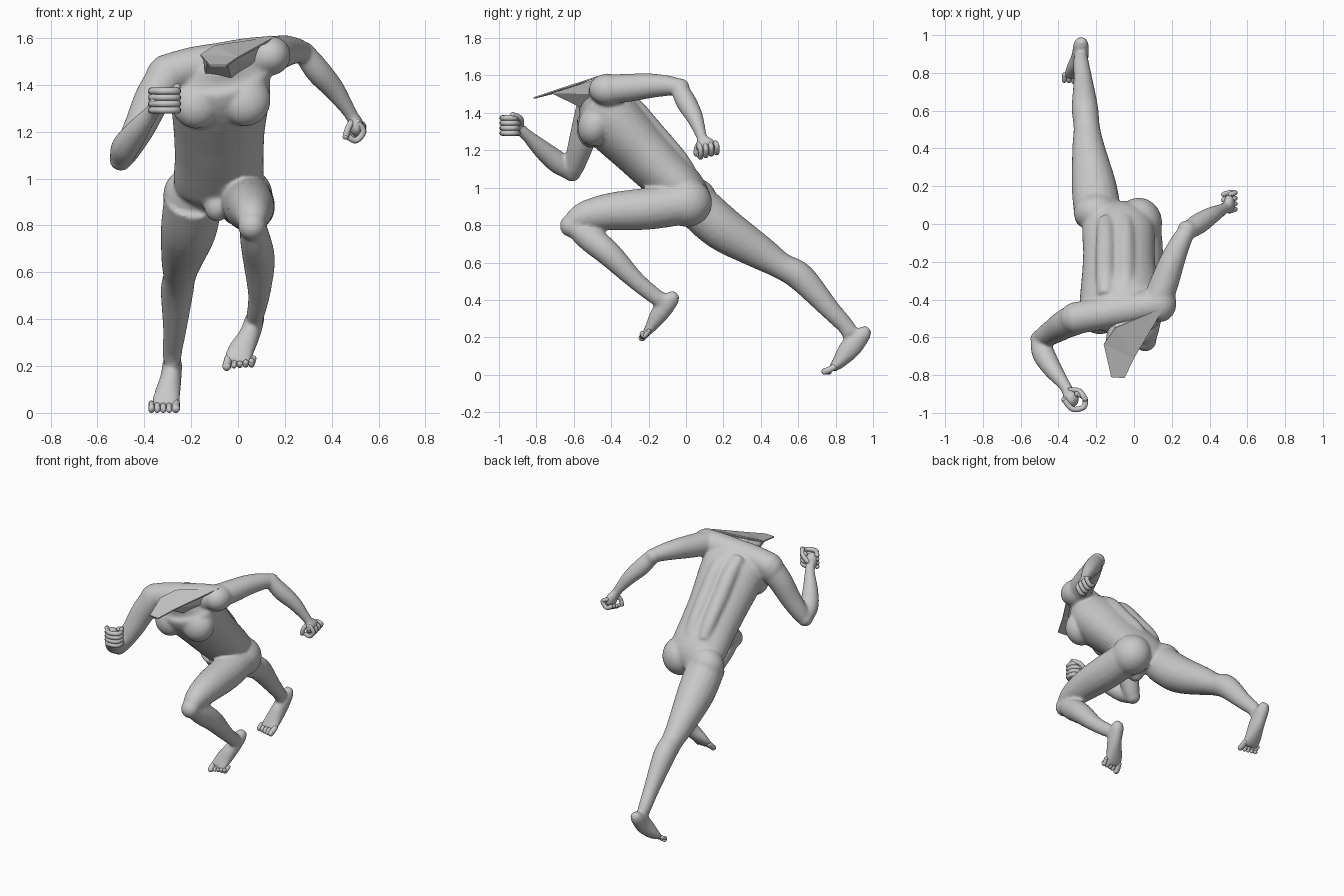
import bpy, bmesh, math
from mathutils import Vector, Matrix

cube = bpy.data.objects.get("Cube")
if cube:
    bpy.data.objects.remove(cube, do_unlink=True)

grey = bpy.data.materials.new("plain_grey")
grey.use_nodes = True
COL = (0.58, 0.58, 0.58, 1)
grey.diffuse_color = COL
grey.node_tree.nodes["Principled BSDF"].inputs["Base Color"].default_value = COL

X, Y = Vector((1, 0, 0)), Vector((0, 1, 0))


def catmull(p, steps):
    """Smooth interpolation through stations of any dimension."""
    out, n = [], len(p)
    for i in range(n - 1):
        a, b, c, d = p[max(i - 1, 0)], p[i], p[i + 1], p[min(i + 2, n - 1)]
        for s in range(steps):
            t = s / steps
            out.append([0.5 * (2 * q + (r - o) * t + (2 * o - 5 * q + 4 * r - e) * t * t
                               + (3 * q - o - 3 * r + e) * t ** 3)
                        for o, q, r, e in zip(a, b, c, d)])
    return out + [list(p[-1])]


def tube(bm, stations, ref=X, ref_end=None, sides=20, steps=5):
    """Loft ellipses; station = x, y, z, half width along ref, half depth."""
    st = catmull([s if len(s) == 5 else (*s, s[3]) for s in stations], steps)
    pts, rings = [Vector(s[:3]) for s in st], []
    for i, s in enumerate(st):
        t = (pts[min(i + 1, len(st) - 1)] - pts[max(i - 1, 0)]).normalized()
        w = ref.lerp(ref_end or ref, i / (len(st) - 1))
        w = (w - t * w.dot(t)).normalized()
        d = t.cross(w)
        ang = [2 * math.pi * k / sides for k in range(sides)]
        rings.append([bm.verts.new(pts[i] + w * s[3] * math.cos(a) + d * s[4] * math.sin(a))
                      for a in ang])
    for r, q in zip(rings, rings[1:]):
        for k in range(sides):
            bm.faces.new((r[k], r[(k + 1) % sides], q[(k + 1) % sides], q[k]))
    bm.faces.new(rings[0][::-1])
    bm.faces.new(rings[-1])


def blob(bm, c, r, tilt=0.0):
    """Ellipsoid, tilted about x."""
    r = r if isinstance(r, tuple) else (r, r, r)
    m = Matrix.Translation(c) @ Matrix.Rotation(tilt, 4, 'X') @ Matrix.Diagonal((*r, 1))
    bmesh.ops.create_icosphere(bm, subdivisions=3, radius=1, matrix=m)


def digit(bm, path, r, ref=X):
    """Finger or toe: thin tube with round ends."""
    tube(bm, [(*p, r) for p in path], ref, sides=10, steps=4)
    blob(bm, path[0], r)
    blob(bm, path[-1], r)


def finish(bm, name, smooth=True):
    bmesh.ops.recalc_face_normals(bm, faces=bm.faces)
    me = bpy.data.meshes.new(name)
    bm.to_mesh(me)
    bm.free()
    me.materials.append(grey)
    for f in me.polygons:
        f.use_smooth = smooth
    ob = bpy.data.objects.new(name, me)
    bpy.context.collection.objects.link(ob)
    return ob


body = bmesh.new()

# Torso, leaning forward with the shoulders tilted up on the left
tube(body, [(-0.09, 0.04, 0.87, 0.11, 0.08), (-0.085, 0.0, 0.96, 0.185, 0.125),
            (-0.08, -0.14, 1.10, 0.19, 0.142), (-0.08, -0.24, 1.20, 0.195, 0.15),
            (-0.075, -0.42, 1.385, 0.215, 0.165), (-0.08, -0.48, 1.465, 0.19, 0.125),
            (-0.08, -0.54, 1.51, 0.09, 0.07)],
     X, Vector((1, 0.15, 0.25)), sides=32)
# Shoulder girdle
tube(body, [(-0.32, -0.50, 1.44, 0.085), (-0.2, -0.48, 1.475, 0.085),
            (-0.08, -0.46, 1.495, 0.085), (0.04, -0.44, 1.515, 0.085),
            (0.15, -0.42, 1.525, 0.085)], Y)
# Muscles beside the spine
for x in (-0.15, -0.045):
    tube(body, [(x, 0.02, 1.08, 0.04), (x, -0.045, 1.165, 0.048), (x, -0.17, 1.305, 0.052),
                (x, -0.285, 1.435, 0.052), (x, -0.38, 1.50, 0.045)])
# Chest muscles, buttocks, groin
blob(body, (-0.18, -0.49, 1.325), (0.105, 0.092, 0.115), -0.3)
blob(body, (0.03, -0.485, 1.335), (0.11, 0.092, 0.115), -0.3)
blob(body, (0.025, 0.005, 0.92), (0.125, 0.135, 0.13))
blob(body, (-0.2, 0.06, 0.93), (0.12, 0.105, 0.12))
blob(body, (-0.09, -0.09, 0.885), (0.055, 0.06, 0.07))

# Left leg, lifted forward
tube(body, [(0.03, 0.03, 0.92, 0.11, 0.11), (0.045, -0.2, 0.888, 0.112, 0.112),
            (0.055, -0.4, 0.873, 0.1, 0.1), (0.06, -0.54, 0.848, 0.078, 0.08),
            (0.06, -0.61, 0.815, 0.058, 0.055)])
blob(body, (0.06, -0.615, 0.797), (0.06, 0.06, 0.062))
tube(body, [(0.062, -0.605, 0.80, 0.055), (0.075, -0.52, 0.735, 0.066, 0.072),
            (0.09, -0.41, 0.645, 0.068, 0.068), (0.09, -0.275, 0.51, 0.048, 0.05),
            (0.075, -0.165, 0.42, 0.038, 0.044), (0.07, -0.11, 0.39, 0.036, 0.04)])
# Right leg, stretched back
tube(body, [(-0.19, 0.04, 0.92, 0.125, 0.12), (-0.21, 0.19, 0.785, 0.12, 0.12),
            (-0.24, 0.395, 0.655, 0.088, 0.092), (-0.25, 0.51, 0.582, 0.07, 0.072),
            (-0.26, 0.615, 0.52, 0.07, 0.076), (-0.27, 0.765, 0.355, 0.05, 0.055),
            (-0.28, 0.85, 0.265, 0.042, 0.046), (-0.28, 0.88, 0.22, 0.038, 0.045)])
# Feet
tube(body, [(0.075, -0.05, 0.435, 0.022, 0.02), (0.073, -0.075, 0.408, 0.04, 0.042),
            (0.05, -0.135, 0.335, 0.045, 0.05), (0.01, -0.185, 0.26, 0.058, 0.032),
            (-0.005, -0.22, 0.212, 0.058, 0.016)])
tube(body, [(-0.28, 0.975, 0.25, 0.022, 0.02), (-0.28, 0.95, 0.22, 0.04, 0.042),
            (-0.287, 0.88, 0.145, 0.046, 0.058), (-0.305, 0.815, 0.065, 0.058, 0.036),
            (-0.31, 0.775, 0.028, 0.06, 0.018)])

# Left arm, swung back
blob(body, (0.14, -0.42, 1.525), (0.085, 0.1, 0.085))
tube(body, [(0.12, -0.42, 1.525, 0.08), (0.165, -0.3, 1.535, 0.075), (0.205, -0.19, 1.545, 0.066),
            (0.25, -0.09, 1.545, 0.054), (0.285, -0.03, 1.535, 0.044)])
blob(body, (0.28, -0.03, 1.535), 0.05)
tube(body, [(0.28, -0.04, 1.54, 0.046), (0.34, 0.0, 1.46, 0.055), (0.41, 0.045, 1.38, 0.046),
            (0.475, 0.08, 1.285, 0.03), (0.5, 0.095, 1.24, 0.03)])
blob(body, (0.505, 0.105, 1.225), (0.03, 0.055, 0.05))
# Right arm, bent forward
blob(body, (-0.31, -0.5, 1.43), (0.085, 0.085, 0.095))
tube(body, [(-0.3, -0.5, 1.44, 0.085), (-0.365, -0.53, 1.34, 0.078), (-0.42, -0.565, 1.22, 0.068),
            (-0.48, -0.6, 1.11, 0.055), (-0.5, -0.61, 1.075, 0.042)])
blob(body, (-0.5, -0.61, 1.082), 0.05)
tube(body, [(-0.5, -0.61, 1.085, 0.048), (-0.48, -0.685, 1.135, 0.06),
            (-0.43, -0.77, 1.205, 0.05), (-0.37, -0.85, 1.28, 0.033),
            (-0.35, -0.885, 1.31, 0.033)])
blob(body, (-0.335, -0.925, 1.33), (0.045, 0.05, 0.055))

# Fuse the parts into one skin
skin = finish(body, "body")
rm = skin.modifiers.new("fuse", 'REMESH')
rm.mode = 'VOXEL'
rm.voxel_size = 0.01
rm.use_smooth_shade = True
sm = skin.modifiers.new("soften", 'SMOOTH')
sm.factor = 0.5
sm.iterations = 7

# Right fist: stacked curled fingers and a thumb
bm = bmesh.new()
for i in range(4):
    z = 1.292 + 0.027 * i
    digit(bm, [(-0.37, -0.93, z), (-0.325, -0.98, z), (-0.265, -0.968, z),
               (-0.262, -0.92, z), (-0.30, -0.90, z)], 0.015, Vector((0, 0, 1)))
digit(bm, [(-0.34, -0.88, 1.33), (-0.29, -0.885, 1.37), (-0.26, -0.925, 1.39)], 0.015)
finish(bm, "right_fingers")

# Left hand: loosely hanging fingers and a thumb
bm = bmesh.new()
for i in range(4):
    y = 0.07 + 0.029 * i
    z = 0.008 * i
    digit(bm, [(0.51, y, 1.24), (0.535, y + 0.008, 1.20 + z), (0.505, y + 0.008, 1.163 + z),
               (0.475, y, 1.175 + z)], 0.0135, Y)
digit(bm, [(0.49, 0.08, 1.25), (0.47, 0.058, 1.215), (0.46, 0.055, 1.18)], 0.014, Y)
finish(bm, "left_fingers")

# Toes, the big toe on the inner side of each foot
left, right = bmesh.new(), bmesh.new()
for i in range(5):
    r = 0.018 if i == 0 else 0.0125
    x = -0.048 + 0.025 * i + (0.006 if i else 0)
    lift = 0.006 * i
    digit(left, [(x + 0.008, -0.2, 0.232), (x, -0.225, 0.205), (x, -0.235, 0.197 + lift)], r)
    x = -0.265 - 0.025 * i - (0.004 if i else 0)
    digit(right, [(x, 0.79, 0.04), (x, 0.76, 0.024), (x, 0.742 + lift, r)], r)
finish(left, "left_toes")
finish(right, "right_toes")

# Ragged flat sheet over the open neck
bm = bmesh.new()
sheet = [(-0.12, -0.81, 1.48), (-0.05, -0.815, 1.48), (0.0, -0.71, 1.515), (0.16, -0.44, 1.603),
         (-0.10, -0.55, 1.565), (-0.16, -0.635, 1.525)]
v = [bm.verts.new(p) for p in sheet]
for f in ((0, 1, 2, 5), (5, 2, 4), (2, 3, 4)):
    bm.faces.new([v[k] for k in f])
flap = finish(bm, "neck_sheet", smooth=False)
so = flap.modifiers.new("thickness", 'SOLIDIFY')
so.thickness = 0.008
so.offset = 0

# Neck stump under the sheet
bm = bmesh.new()
for p in [(-0.13, -0.70, 1.503), (-0.05, -0.72, 1.505), (0.13, -0.45, 1.59), (-0.1, -0.55, 1.555),
          (-0.15, -0.63, 1.52), (-0.14, -0.55, 1.44), (-0.03, -0.565, 1.43), (0.1, -0.47, 1.50),
          (-0.1, -0.45, 1.50)]:
    bm.verts.new(p)
bmesh.ops.convex_hull(bm, input=bm.verts)
finish(bm, "neck_stump", smooth=False)
